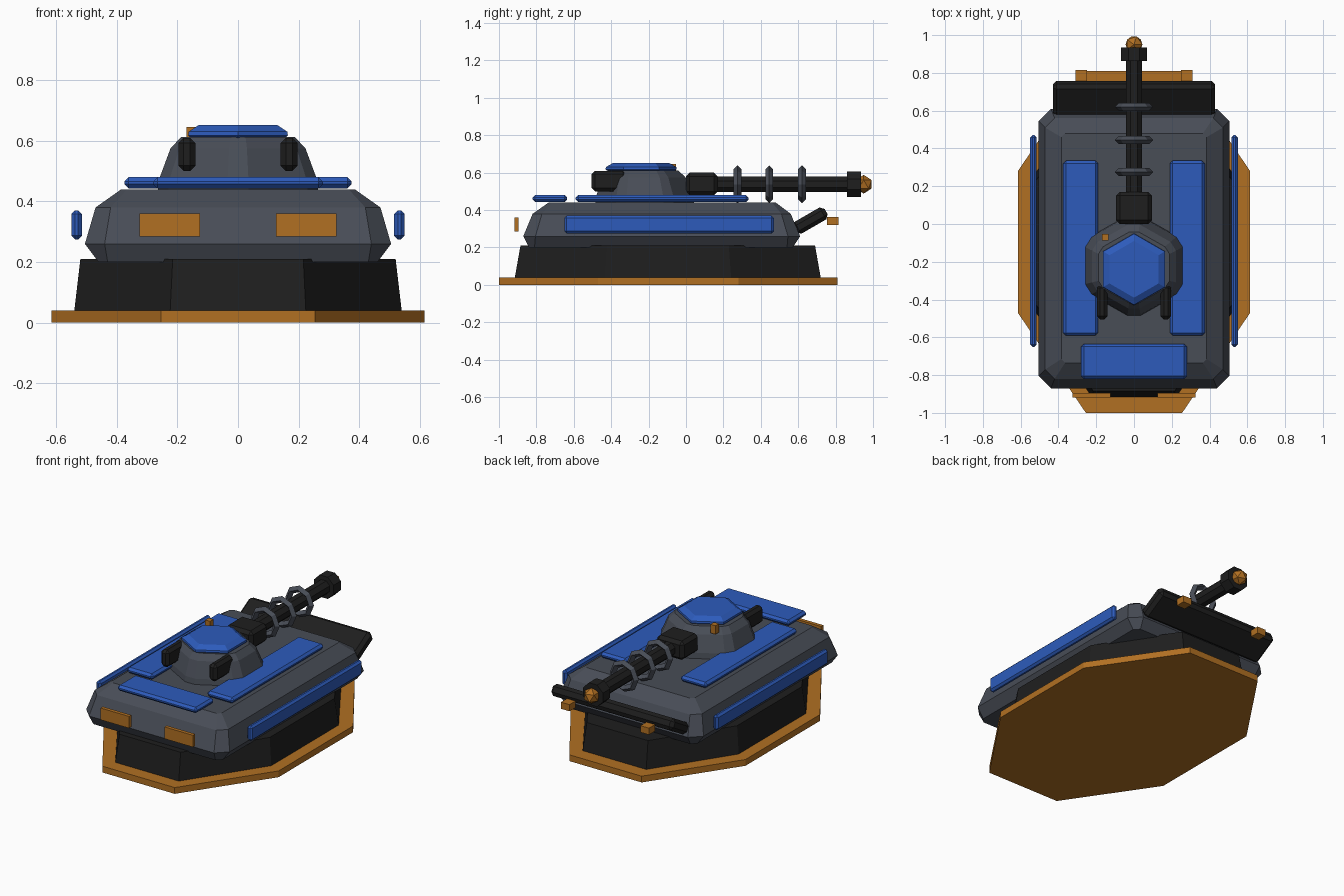
import bpy
import bmesh
from math import radians, tan, pi
from mathutils import Matrix

cube = bpy.data.objects.get("Cube")
if cube:
    bpy.data.objects.remove(cube)


def material(name, rgb):
    m = bpy.data.materials.new(name)
    m.use_nodes = True
    m.diffuse_color = (*rgb, 1)
    m.node_tree.nodes["Principled BSDF"].inputs["Base Color"].default_value = (*rgb, 1)
    return m


GREY = material("slate grey", (0.065, 0.074, 0.094))
DARK = material("near black", (0.013, 0.013, 0.013))
BLUE = material("armour blue", (0.026, 0.105, 0.5))
ORANGE = material("amber", (0.44, 0.16, 0.016))


def finish(bm, name, mat):
    bmesh.ops.recalc_face_normals(bm, faces=bm.faces)
    mesh = bpy.data.meshes.new(name)
    bm.to_mesh(mesh)
    bm.free()
    mesh.materials.append(mat)
    ob = bpy.data.objects.new(name, mesh)
    bpy.context.collection.objects.link(ob)
    return ob


def loft(name, rings, mat):
    """Skin a stack of equal-length point rings and cap both ends."""
    bm = bmesh.new()
    loops = [[bm.verts.new(p) for p in ring] for ring in rings]
    for a, b in zip(loops, loops[1:]):
        for i in range(len(a)):
            j = (i + 1) % len(a)
            bm.faces.new((a[i], a[j], b[j], b[i]))
    bm.faces.new(loops[0])
    bm.faces.new(loops[-1])
    return finish(bm, name, mat)


def box(name, x, y, z, mat, bevel=0.0, tilt=0.0):
    """Box from (min, max) ranges, chamfered, tilted about its own x axis."""
    bm = bmesh.new()
    bmesh.ops.create_cube(bm, size=1)
    size = [r[1] - r[0] for r in (x, y, z)]
    bmesh.ops.scale(bm, vec=size, verts=bm.verts)
    if bevel:
        bmesh.ops.bevel(bm, geom=bm.edges[:], offset=bevel, segments=1,
                        affect='EDGES', profile=0.5)
    centre = [(r[0] + r[1]) / 2 for r in (x, y, z)]
    bm.transform(Matrix.Translation(centre) @ Matrix.Rotation(tilt, 4, 'X'))
    return finish(bm, name, mat)


def pair(name, x, y, z, mat, bevel=0.0):
    box("left_" + name, x, y, z, mat, bevel)
    box("right_" + name, (-x[1], -x[0]), y, z, mat, bevel)


def cut_rect(x, y0, y1, cx, cy, z):
    """Rectangle with cut corners."""
    return [(x, y0 + cy, z), (x, y1 - cy, z), (x - cx, y1, z), (cx - x, y1, z),
            (-x, y1 - cy, z), (-x, y0 + cy, z), (cx - x, y0, z), (x - cx, y0, z)]


def octagon(x, y0, y1, z):
    k = 1 - tan(pi / 8)
    return cut_rect(x, y0, y1, x * k, (y1 - y0) / 2 * k, z)


# Base plate and skirt
loft("base_plate", [octagon(0.615, -1, 0.81, 0), octagon(0.615, -1, 0.81, 0.04)], ORANGE)
loft("skirt", [octagon(0.54, -0.915, 0.72, 0.04), octagon(0.52, -0.885, 0.69, 0.21)], DARK)

# Hull
loft("hull", [cut_rect(x, y0, y1, c, c, z) for x, y0, y1, c, z in (
    (0.46, -0.84, 0.57, 0.03, 0.2),
    (0.505, -0.87, 0.61, 0.065, 0.26),
    (0.47, -0.82, 0.56, 0.05, 0.38),
    (0.385, -0.735, 0.48, 0.02, 0.44))], GREY)

# Armour panels
pair("deck_panel", (0.19, 0.375), (-0.59, 0.335), (0.443, 0.48), BLUE, 0.014)
box("front_panel", (-0.28, 0.28), (-0.82, -0.635), (0.443, 0.48), BLUE, 0.014)
pair("side_panel", (0.515, 0.55), (-0.65, 0.47), (0.275, 0.37), BLUE, 0.012)


# Turret: a hexagon with cut corners
def turret_ring(s, z, cy):
    quarter = [(0.265, 0.1), (0.23, 0.155), (0.035, 0.265)]
    half = quarter + [(-x, y) for x, y in reversed(quarter)]
    full = half + [(-x, -y) for x, y in half]
    return [(x * s, y * s + cy, z) for x, y in full]


loft("turret", [turret_ring(s, z, cy) for s, z, cy in (
    (1, 0.435, -0.22), (0.98, 0.475, -0.22), (0.84, 0.575, -0.225),
    (0.71, 0.612, -0.23))], GREY)


# Hatch
def hexagon(r, z):
    points = []
    for i in range(6):
        p = Matrix.Rotation(i * pi / 3, 3, 'Z') @ Matrix.Identity(3).col[1] * r
        points.append((p.x, p.y - 0.24, z))
    return points


loft("hatch", [hexagon(r, z) for r, z in (
    (0.178, 0.608), (0.19, 0.618), (0.188, 0.63), (0.15, 0.652))], BLUE)
pair("turret_pod", (0.14, 0.197), (-0.505, -0.32), (0.5, 0.61), DARK, 0.018)
box("sensor", (-0.17, -0.135), (-0.088, -0.053), (0.59, 0.645), ORANGE)

# Gun
GUN_Z = 0.538
box("mantlet", (-0.095, 0.095), (0, 0.17), (0.48, 0.6), DARK, 0.02)


def barrel(name, r, y0, y1):
    bm = bmesh.new()
    bmesh.ops.create_cone(bm, cap_ends=True, segments=8, radius1=r, radius2=r, depth=y1 - y0)
    bm.transform(Matrix.Translation((0, (y0 + y1) / 2, GUN_Z))
                 @ Matrix.Rotation(radians(90), 4, 'X')
                 @ Matrix.Rotation(pi / 8, 4, 'Z'))
    return finish(bm, name, DARK)


barrel("gun_barrel", 0.046, 0.1, 0.88)
barrel("muzzle", 0.075, 0.862, 0.935)

bm = bmesh.new()
bmesh.ops.create_icosphere(bm, subdivisions=1, radius=0.05,
                           matrix=Matrix.Translation((0, 0.95, GUN_Z)))
finish(bm, "muzzle_tip", ORANGE)

for i, y in enumerate((0.275, 0.445, 0.62)):
    bpy.ops.mesh.primitive_torus_add(location=(0, y, GUN_Z), rotation=(radians(90), 0, 0),
                                     major_segments=8, minor_segments=4,
                                     major_radius=0.08, minor_radius=0.021)
    coil = bpy.context.object
    coil.name = f"barrel_coil_{i + 1}"
    coil.data.materials.append(GREY)

# Rear blade and lamps
box("rear_blade", (-0.43, 0.43), (0.568, 0.762), (0.307, 0.38), DARK, 0.02, radians(30))
pair("rear_lamp", (0.25, 0.31), (0.755, 0.815), (0.32, 0.362), ORANGE)
pair("front_lamp", (0.125, 0.325), (-0.918, -0.895), (0.285, 0.36), ORANGE)
